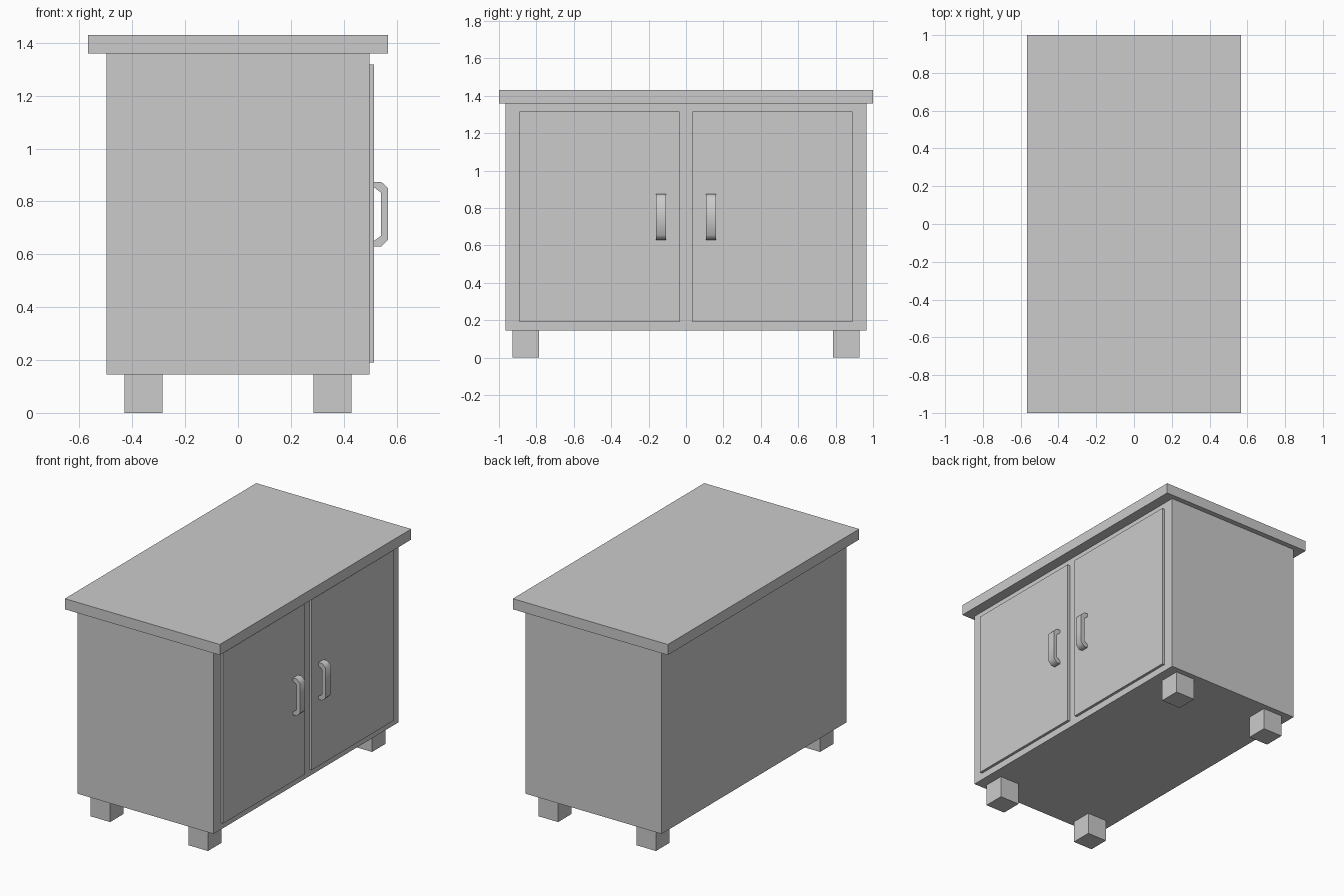
import bpy, bmesh, math

if "Cube" in bpy.data.objects:
    bpy.data.objects.remove(bpy.data.objects["Cube"])


def box(name, x, y, z):
    """Box from (min, max) ranges on each axis."""
    bm = bmesh.new()
    bmesh.ops.create_cube(bm, size=1)
    for v in bm.verts:
        v.co = [(r[0] + r[1]) / 2 + c * (r[1] - r[0]) for c, r in zip(v.co, (x, y, z))]
    return finish(name, bm)


def finish(name, bm):
    bmesh.ops.recalc_face_normals(bm, faces=bm.faces)
    mesh = bpy.data.meshes.new(name)
    bm.to_mesh(mesh)
    bm.free()
    ob = bpy.data.objects.new(name, mesh)
    bpy.context.collection.objects.link(ob)
    return ob


def span(side, a, b):
    return tuple(sorted((side * a, side * b)))


# Cabinet body and overhanging top
box("cabinet_body", (-0.497, 0.497), (-0.965, 0.965), (0.145, 1.36))
box("table_top", (-0.567, 0.567), (-1, 1), (1.36, 1.43))

# Handle side profile (x, z): outer then inner outline
outer = [(0.515, 0.63), (0.542, 0.63), (0.567, 0.655),
         (0.567, 0.85), (0.542, 0.874), (0.515, 0.874)]
inner = [(0.515, 0.651), (0.541, 0.67), (0.541, 0.833), (0.515, 0.853)]
pairs = [0, 1, 1, 2, 2, 3]

for side, label in ((-1, "left"), (1, "right")):
    # Square feet
    for sx, end in ((-1, "back"), (1, "front")):
        box(f"{label}_{end}_foot", span(sx, 0.286, 0.43), span(side, 0.787, 0.928), (0, 0.145))

    # Door panel
    box(f"{label}_door", (0.497, 0.515), span(side, 0.035, 0.89), (0.19, 1.317))

    # Bent pull handle
    y0, y1 = span(side, 0.107, 0.16)
    bm = bmesh.new()
    o = [[bm.verts.new((x, y, z)) for x, z in outer] for y in (y0, y1)]
    i = [[bm.verts.new((x, y, z)) for x, z in inner] for y in (y0, y1)]
    for k in (0, 1):
        for a in range(5):
            p, q = pairs[a], pairs[a + 1]
            bm.faces.new([o[k][a], o[k][a + 1], i[k][q]] + ([i[k][p]] if p != q else []))
    for ring in (o, i):
        for a in range(len(ring[0]) - 1):
            bm.faces.new((ring[0][a], ring[0][a + 1], ring[1][a + 1], ring[1][a]))
    for e in (0, -1):
        bm.faces.new((o[0][e], i[0][e], i[1][e], o[1][e]))
    handle = finish(f"{label}_handle", bm)
    bpy.ops.object.select_all(action='DESELECT')
    handle.select_set(True)
    bpy.context.view_layer.objects.active = handle
    bpy.ops.object.shade_smooth_by_angle(angle=math.radians(60))
